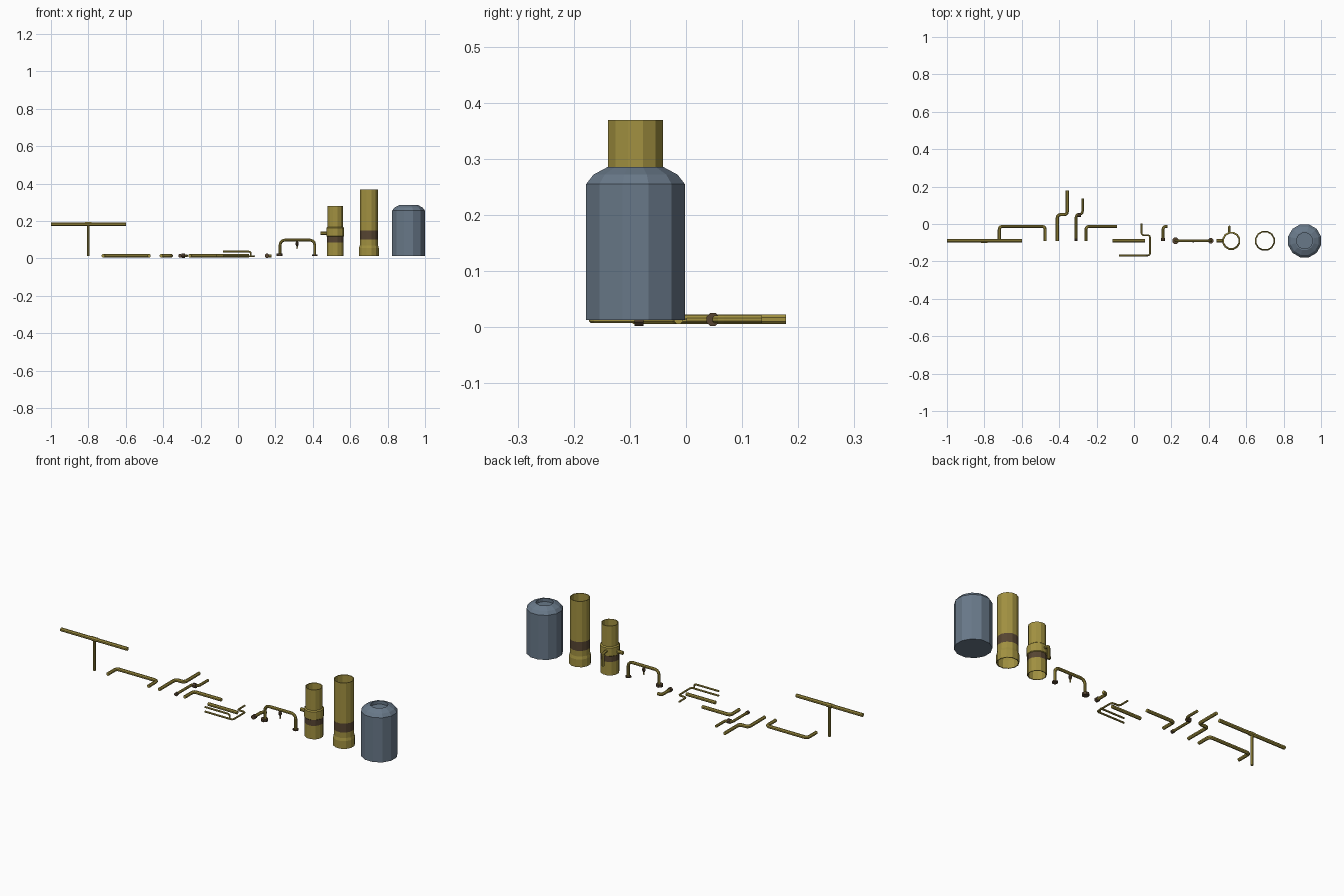
import bpy, bmesh, math
from mathutils import Vector as V

if "Cube" in bpy.data.objects:
    bpy.data.objects.remove(bpy.data.objects["Cube"])


def material(name, rgb):
    m = bpy.data.materials.new(name)
    m.diffuse_color = (*rgb, 1)
    m.use_nodes = True
    m.node_tree.nodes["Principled BSDF"].inputs["Base Color"].default_value = m.diffuse_color
    return m


BRASS = material("olive_brass", (0.36, 0.285, 0.052))
BROWN = material("dark_brown", (0.095, 0.06, 0.032))
STEEL = material("blue_grey", (0.14, 0.19, 0.25))
Y = -0.09    # common line on which the parts are laid out
Z = 0.014    # height of the pipes lying flat


def finish(name, bm, mats):
    bmesh.ops.recalc_face_normals(bm, faces=bm.faces)
    me = bpy.data.meshes.new(name)
    bm.to_mesh(me)
    bm.free()
    for m in mats:
        me.materials.append(m)
    ob = bpy.data.objects.new(name, me)
    bpy.context.collection.objects.link(ob)
    return ob


def rounded(pts, bend, steps=3):
    """Replace the right-angle corners of a path with arcs."""
    pts = [V(p) for p in pts]
    out = [pts[0]]
    for a, b, c in zip(pts, pts[1:], pts[2:]):
        u, v = (b - a).normalized(), (c - b).normalized()
        centre = b - u * bend + v * bend
        for i in range(steps + 1):
            t = math.pi / 2 * i / steps
            out.append(centre - v * bend * math.cos(t) + u * bend * math.sin(t))
    return out + [pts[-1]]


def pipe(name, pts, r, mat=BRASS, bend=0.016, sides=8):
    """Sweep a polygon along a planar path."""
    path = rounded(pts, bend)
    d = (path[1] - path[0]).normalized()
    n = V((0, 0, 1))
    for p in path:
        c = d.cross(p - path[0])
        if c.length > 1e-4:
            n = c.normalized()
    if abs(n.dot(d)) > 0.9:
        n = V((1, 0, 0))
    r /= math.cos(math.pi / sides)
    bm = bmesh.new()
    rings = []
    for i, p in enumerate(path):
        t = (path[min(i + 1, len(path) - 1)] - path[max(i - 1, 0)]).normalized()
        b = t.cross(n)
        angles = [2 * math.pi * (k + 0.5) / sides for k in range(sides)]
        rings.append([bm.verts.new(p + (n * math.cos(a) + b * math.sin(a)) * r) for a in angles])
    for A, B in zip(rings, rings[1:]):
        for k in range(sides):
            j = (k + 1) % sides
            bm.faces.new((A[k], A[j], B[j], B[k]))
    bm.faces.new(rings[0])
    bm.faces.new(rings[-1])
    return finish(name, bm, [mat])


def lathe(name, x, profile, mats, dark=(), closed=False, sides=12):
    """Turn (radius, z) pairs round a vertical axis; rows listed in dark take the second colour."""
    bm = bmesh.new()
    rings = []
    for r, z in profile:
        r /= math.cos(math.pi / sides)
        angles = [2 * math.pi * (k + 0.5) / sides for k in range(sides)]
        rings.append([bm.verts.new((x + r * math.cos(a), Y + r * math.sin(a), z)) for a in angles])
    rows = list(zip(rings, rings[1:] + rings[:1]))
    for i, (A, B) in enumerate(rows if closed else rows[:-1]):
        for k in range(sides):
            j = (k + 1) % sides
            bm.faces.new((A[k], A[j], B[j], B[k])).material_index = int(i in dark)
    if not closed:
        bm.faces.new(rings[0])
        bm.faces.new(rings[-1])
    return finish(name, bm, mats)


# T-shaped pipe
pipe("tee_crossbar", [(-1, Y, 0.183), (-0.6, Y, 0.183)], 0.009)
pipe("tee_stem", [(-0.8, Y, 0.183), (-0.8, Y, 0.014)], 0.007)
pipe("tee_sleeve", [(-0.817, Y, 0.183), (-0.783, Y, 0.183)], 0.0105)

# Pipes lying flat, given as plan-view paths
flat = {
    "bracket_pipe": ([(-0.72, Y), (-0.72, -0.013), (-0.475, -0.013), (-0.475, Y)], 0.0085),
    "large_offset_pipe": ([(-0.41, Y), (-0.41, 0.05), (-0.357, 0.05), (-0.357, 0.178)], 0.0085),
    "small_offset_pipe": ([(-0.31, Y), (-0.31, 0.052), (-0.275, 0.052), (-0.275, 0.135)], 0.0068),
    "corner_pipe": ([(-0.257, Y), (-0.257, -0.013), (-0.09, -0.013)], 0.0085),
    "straight_pipe": ([(-0.115, Y), (0.06, Y)], 0.0085),
    "short_elbow": ([(0.155, Y), (0.155, -0.013), (0.178, -0.013)], 0.008),
}
for name, (pts, r) in flat.items():
    pipe(name, [(x, y, Z) for x, y in pts], r)

# Dark couplings on the flat pipes
pipe("offset_joint", [(-0.302, 0.048, Z), (-0.284, 0.048, Z)], 0.0115, BROWN)
pipe("offset_end_collar", [(-0.31, Y - 0.002, Z), (-0.31, Y + 0.012, Z)], 0.009, BROWN)
pipe("elbow_collar", [(0.155, Y - 0.002, Z), (0.155, Y + 0.014, Z)], 0.0115, BROWN)

# Thin stacked tubes
pipe("thin_tube_lower", [(-0.08, -0.168, 0.012), (0.086, -0.168, 0.012), (0.086, -0.06, 0.012),
                         (0.04, -0.06, 0.012), (0.04, 0.002, 0.012)], 0.0045, bend=0.012)
pipe("thin_tube_upper", [(-0.08, -0.168, 0.037), (0.068, -0.168, 0.037),
                         (0.068, -0.168, 0.012)], 0.0045, bend=0.01)

# Arch pipe with feet and a hanging valve
pipe("arch_pipe", [(0.225, Y, 0.014), (0.225, Y, 0.098), (0.41, Y, 0.098), (0.41, Y, 0.014)],
     0.0075, bend=0.025)
lathe("arch_left_foot", 0.222, [(0.017, 0.013), (0.017, 0.026)], [BROWN], sides=8)
lathe("arch_right_foot", 0.41, [(0.014, 0.013), (0.014, 0.02)], [BROWN], sides=8)
lathe("arch_valve", 0.316, [(0.003, 0.05), (0.004, 0.066), (0.008, 0.074), (0.008, 0.084),
                            (0.004, 0.09), (0.004, 0.098)], [BRASS, BROWN], dark=(1, 2, 3), sides=8)

# Medium open sleeve with side fittings
lathe("medium_sleeve", 0.52,
      [(0.045, 0.013), (0.045, 0.086), (0.045, 0.117), (0.048, 0.12), (0.048, 0.163),
       (0.042, 0.168), (0.042, 0.28), (0.038, 0.28), (0.038, 0.165), (0.041, 0.16), (0.041, 0.013)],
      [BRASS, BROWN], dark=(1,), closed=True)
pipe("sleeve_side_stub", [(0.441, Y, 0.135), (0.476, Y, 0.135)], 0.009)
pipe("sleeve_back_pipe", [(0.51, -0.046, 0.145), (0.51, -0.016, 0.145), (0.51, -0.016, 0.075)],
     0.007, bend=0.014)

# Tall open sleeve
lathe("tall_sleeve", 0.70,
      [(0.053, 0.013), (0.053, 0.055), (0.049, 0.07), (0.049, 0.1), (0.049, 0.148),
       (0.049, 0.369), (0.045, 0.369), (0.045, 0.07), (0.049, 0.055), (0.049, 0.013)],
      [BRASS, BROWN], dark=(3,), closed=True)

# Tank with a bevelled shoulder and recessed top
lathe("tank", 0.912,
      [(0.088, 0.013), (0.088, 0.255), (0.075, 0.272), (0.049, 0.286), (0.042, 0.286),
       (0.042, 0.268)], [STEEL])
